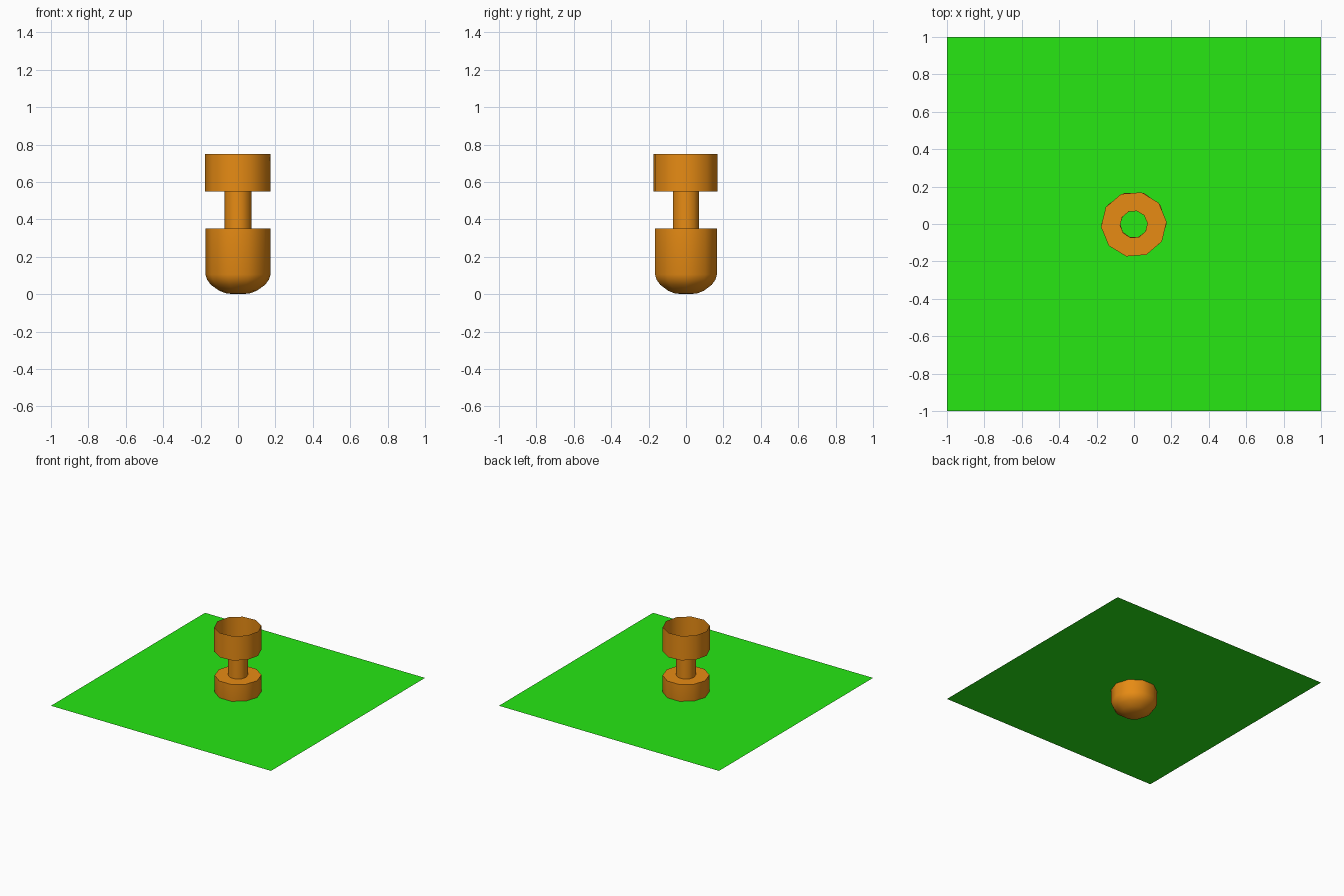
import bpy, bmesh, math

if "Cube" in bpy.data.objects:
    bpy.data.objects.remove(bpy.data.objects["Cube"])

def material(name, rgb):
    m = bpy.data.materials.new(name)
    m.diffuse_color = (*rgb, 1)
    m.use_nodes = True
    m.node_tree.nodes["Principled BSDF"].inputs["Base Color"].default_value = m.diffuse_color
    return m

orange = material("orange", (0.8, 0.26, 0.007))
green = material("green", (0.02, 0.8, 0.007))

def finish(name, bm, mat):
    me = bpy.data.meshes.new(name)
    bm.to_mesh(me)
    bm.free()
    me.materials.append(mat)
    ob = bpy.data.objects.new(name, me)
    bpy.context.collection.objects.link(ob)
    return ob

def lathe(name, profile, turn=0, sides=10, centre=(0, 0)):
    """Open surface of revolution from (radius, z) points, bottom to top."""
    bm = bmesh.new()
    rings = []
    for r, z in profile:
        rings.append([bm.verts.new((
            centre[0] + r * math.cos(turn + math.tau * i / sides),
            centre[1] + r * math.sin(turn + math.tau * i / sides), z))
            for i in range(sides)])
    for a, b in zip(rings, rings[1:]):
        for i in range(sides):
            j = (i + 1) % sides
            bm.faces.new((a[i], a[j], b[j], b[i]))
    bmesh.ops.remove_doubles(bm, verts=bm.verts, dist=1e-5)
    ob = finish(name, bm, orange)
    bpy.ops.object.select_all(action='DESELECT')
    bpy.context.view_layer.objects.active = ob
    ob.select_set(True)
    bpy.ops.object.shade_smooth_by_angle(angle=math.radians(50))

# Rounded base with a flat shoulder around the stem
lathe("base", [(0, 0), (0.06, 0.003), (0.1, 0.018), (0.145, 0.05),
               (0.165, 0.077), (0.174, 0.105), (0.174, 0.35), (0.073, 0.35)])
# Hollow stem
lathe("stem", [(0.073, 0.35), (0.073, 0.55)])
# Open cup with a ring-shaped floor
lathe("cup", [(0.073, 0.55), (0.176, 0.55), (0.176, 0.75)],
      turn=math.radians(4.5), centre=(-0.001, -0.002))

# Flat sheet cutting through the base
bm = bmesh.new()
bmesh.ops.create_grid(bm, x_segments=1, y_segments=1, size=1)
bmesh.ops.translate(bm, verts=bm.verts, vec=(0, 0, 0.212))
finish("flat_sheet", bm, green)
